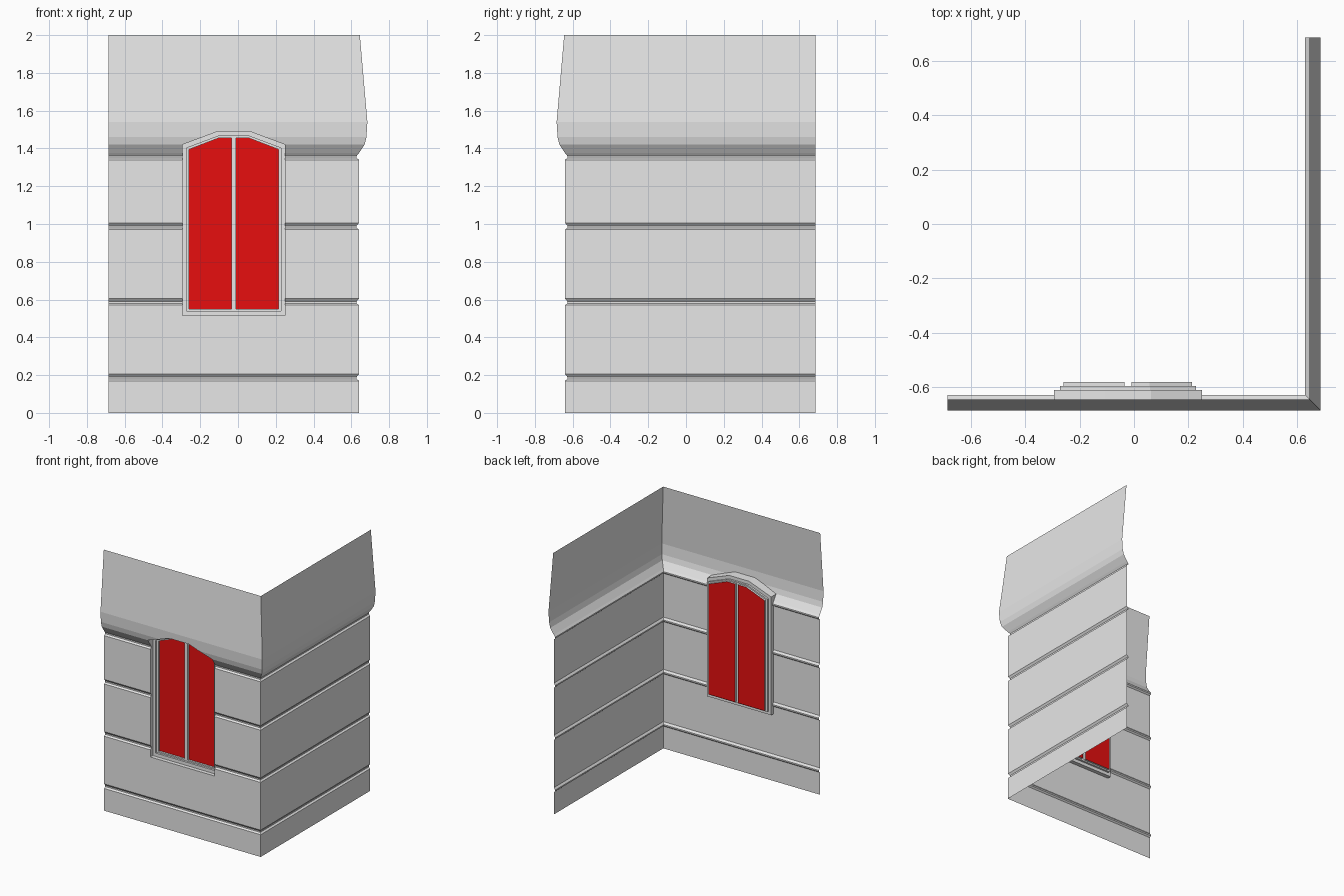
import bpy, bmesh
from mathutils import Vector

if "Cube" in bpy.data.objects:
    bpy.data.objects.remove(bpy.data.objects["Cube"])


def material(name, rgb):
    m = bpy.data.materials.new(name)
    m.use_nodes = True
    m.diffuse_color = (*rgb, 1)
    m.node_tree.nodes["Principled BSDF"].inputs["Base Color"].default_value = (*rgb, 1)
    return m


def finish(name, bm, mat, x=0):
    mesh = bpy.data.meshes.new(name)
    bm.to_mesh(mesh)
    bm.free()
    mesh.materials.append(mat)
    ob = bpy.data.objects.new(name, mesh)
    ob.location.x = x
    bpy.context.collection.objects.link(ob)
    return ob


grey = material("wall grey", (0.8, 0.8, 0.8))
red = material("pane red", (1.0, 0.006, 0.006))

END = 0.685         # free ends of both walls
FACE = 0.64         # main wall plane
CENTRE = -0.0225    # window centre line
STEPS = (-0.61, -0.595, -0.58)   # window recess depths


def half_outline(inner, width, bottom, shoulder, flat, top):
    """Right half of the arched window, counter-clockwise from the front."""
    return [(inner, bottom), (width, bottom), (width, shoulder), (flat, top), (inner, top)]


opening = half_outline(0, 0.272, 0.515, 1.42, 0.084, 1.49)
rebate = half_outline(0, 0.25, 0.54, 1.402, 0.082, 1.465)
pane = half_outline(0.0125, 0.236, 0.55, 1.395, 0.08, 1.455)

# Wall profile (offset, height): grooved boards, then the flared top
profile = [(FACE, 0)]
for z in (0.17, 0.57, 0.97, 1.34):
    profile += [(FACE, z), (FACE - 0.012, z + 0.01), (FACE - 0.012, z + 0.02), (FACE, z + 0.035)]
profile += [(0.67, 1.42), (0.68, 1.46), (END, 1.54), (0.645, 2)]

# Two walls meeting at a mitred corner
bm = bmesh.new()
rows = [[bm.verts.new(p) for p in ((-END, -d, z), (d, -d, z), (d, END, z))] for d, z in profile]
front = []
for low, high in zip(rows, rows[1:]):
    front.append(bm.faces.new((low[0], low[1], high[1], high[0])))
    bm.faces.new((low[1], low[2], high[2], high[1]))

# Cut the window opening: slice along each outline edge, keeping only the inside
outline = opening[1:4] + [(-x, z) for x, z in reversed(opening[1:4])]
inside = front
for (x0, z0), (x1, z1) in zip(outline, outline[1:] + outline[:1]):
    point = Vector((x0 + CENTRE, 0, z0))
    normal = Vector((z1 - z0, 0, x0 - x1))
    geom = list({e for f in inside for e in f.edges} | {v for f in inside for v in f.verts}) + inside
    cut = bmesh.ops.bisect_plane(bm, geom=geom, dist=1e-5, plane_co=point, plane_no=normal)
    faces = {g for g in cut["geom"] if isinstance(g, bmesh.types.BMFace)}
    inside = [f for f in faces if (f.calc_center_median() - point).dot(normal) < 0]
hole = [e for e in {e for f in inside for e in f.edges}
        if sum(f in inside for f in e.link_faces) == 1]
bmesh.ops.delete(bm, geom=inside, context='FACES')

# Outer reveal of the window, drawn back from the hole edge
reveal = bmesh.ops.extrude_edge_only(bm, edges=[e for e in hole if e.is_valid])
for g in reveal["geom"]:
    if isinstance(g, bmesh.types.BMVert):
        g.co.y = STEPS[0]
finish("corner_wall", bm, grey)

# Stepped window frame with a central mullion, one half mirrored
bm = bmesh.new()
levels = [(opening, STEPS[0]), (rebate, STEPS[0]), (rebate, STEPS[1]),
          (pane, STEPS[1]), (pane, STEPS[2])]
loops = [[bm.verts.new((x, y, z)) for x, z in pts] for pts, y in levels]
for k, (a, b) in enumerate(zip(loops, loops[1:])):
    for i in range(5 if k > 1 else 4):
        j = (i + 1) % 5
        bm.faces.new((a[i], a[j], b[j], b[i]))
frame = finish("window_frame", bm, grey, CENTRE)

# Red window panes
bm = bmesh.new()
bm.faces.new([bm.verts.new((x, STEPS[2], z)) for x, z in pane])
panes = finish("window_panes", bm, red, CENTRE)

for ob in (frame, panes):
    ob.modifiers.new("mirror", 'MIRROR').use_axis = (True, False, False)
